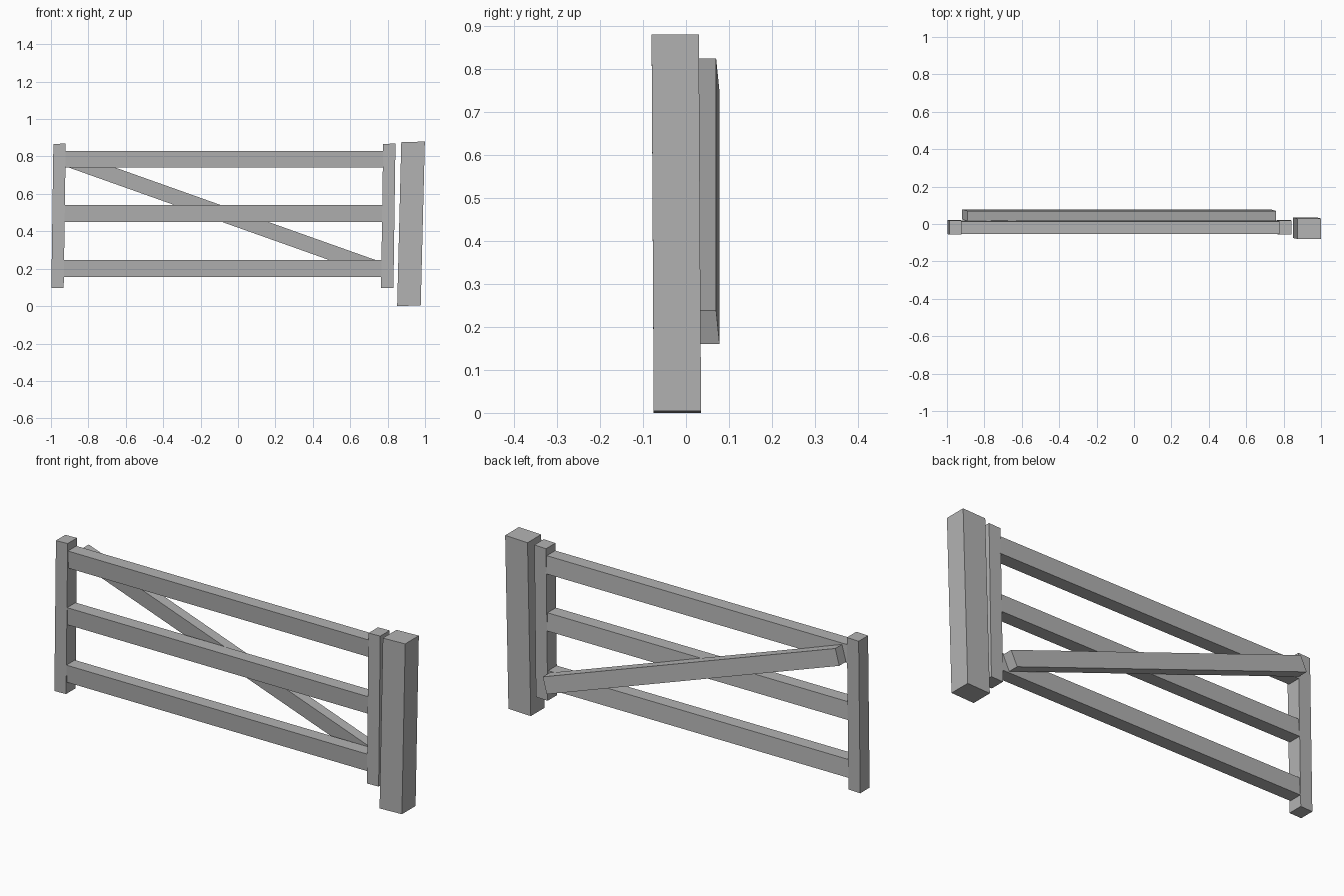
import bpy
import bmesh
from mathutils import Vector

cube = bpy.data.objects.get("Cube")
if cube:
    bpy.data.objects.remove(cube, do_unlink=True)

grey = bpy.data.materials.new("weathered_grey")
grey.use_nodes = True
colour = (0.45, 0.45, 0.45, 1)
grey.diffuse_color = colour
grey.node_tree.nodes["Principled BSDF"].inputs["Base Color"].default_value = colour


def beam(name, start, end, u, v):
    """Straight timber from start to end with cross-section half-vectors u and v."""
    start, end, u, v = map(Vector, (start, end, u, v))
    bm = bmesh.new()
    rings = [[bm.verts.new(c + u * a + v * b)
              for a, b in ((-1, -1), (1, -1), (1, 1), (-1, 1))]
             for c in (start, end)]
    for ring in rings:
        bm.faces.new(ring)
    for i in range(4):
        j = (i + 1) % 4
        bm.faces.new((rings[0][i], rings[0][j], rings[1][j], rings[1][i]))
    bmesh.ops.recalc_face_normals(bm, faces=bm.faces)
    mesh = bpy.data.meshes.new(name)
    bm.to_mesh(mesh)
    bm.free()
    mesh.materials.append(grey)
    obj = bpy.data.objects.new(name, mesh)
    bpy.context.collection.objects.link(obj)
    return obj


# Leaning hanging post
beam("hanging_post", (0.914, -0.02, 0.002), (0.936, -0.025, 0.878),
     (0.063, 0, 0.002), (0, 0.055, 0))

# Gate end posts, leaning slightly
for name, x in (("right_end_post", -0.965), ("left_end_post", 0.798)):
    beam(name, (x, -0.016, 0.097), (x + 0.011, -0.019, 0.868),
         (0.033, 0, 0.001), (0, 0.038, 0))

# Horizontal rails
for name, z, shift in (("bottom_rail", 0.201, 0),
                       ("middle_rail", 0.495, 0.003),
                       ("top_rail", 0.785, 0.006)):
    beam(name, (-0.94 + shift, -0.017, z), (0.776 + shift, -0.017, z),
         (0, 0.034, 0), (0, -0.003, 0.045))

# Diagonal brace on the back of the rails
beam("diagonal_brace", (-0.905, 0.047, 0.785), (0.745, 0.047, 0.199),
     (0, 0.027, 0), (0.014, -0.004, 0.039))
